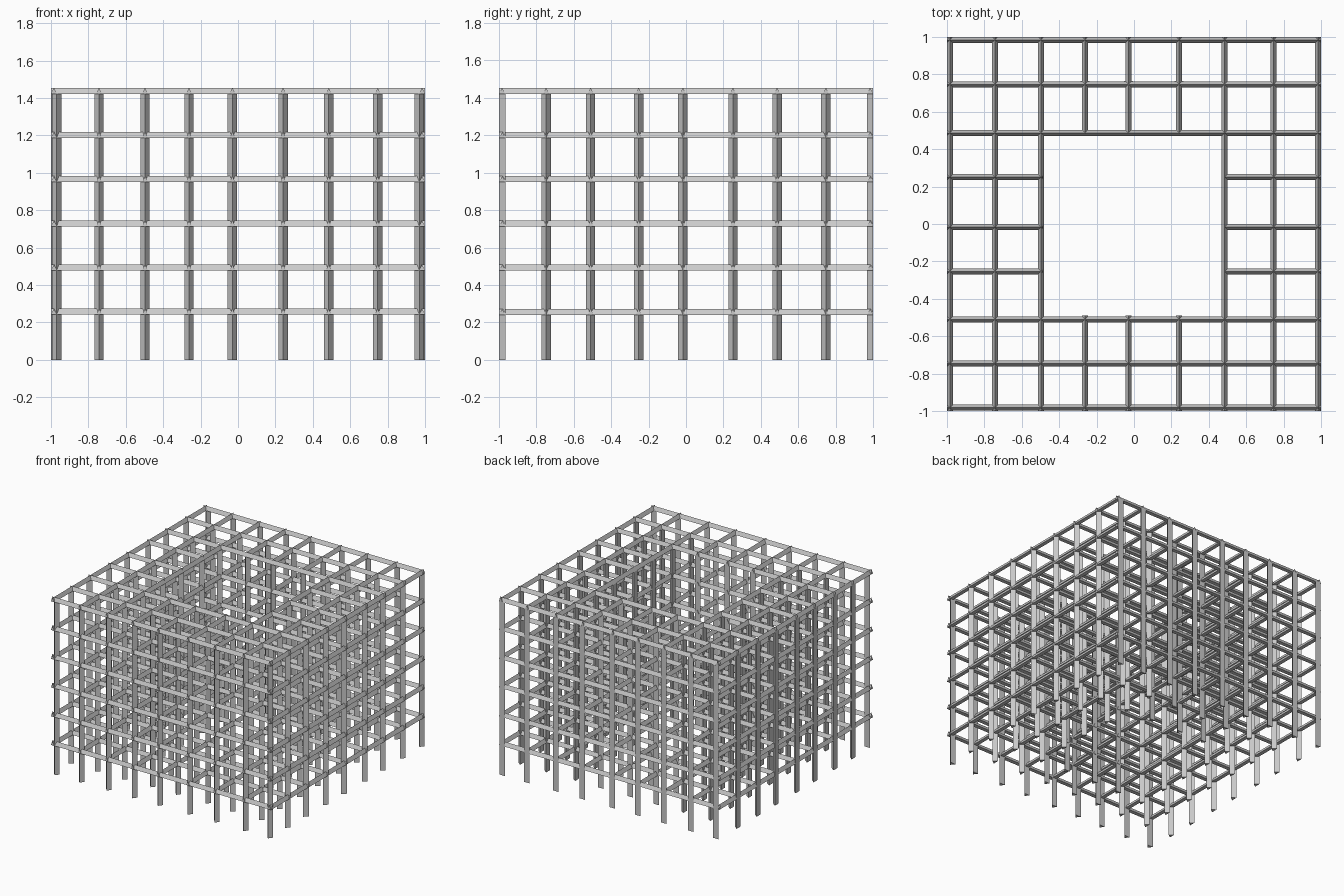
import bpy, bmesh
from mathutils import Vector

if "Cube" in bpy.data.objects:
    bpy.data.objects.remove(bpy.data.objects["Cube"])

# grid of the structural frame
XS = [-0.984, -0.743, -0.497, -0.262, -0.03, 0.241, 0.485, 0.747, 0.984]
YS = [-0.982, -0.747, -0.51, -0.253, -0.017, 0.251, 0.487, 0.747, 0.984]
LEVELS = [0.241 + 0.2362 * i for i in range(6)]
W, H = 0.032, 0.032          # beam width and height
CW, CD = 0.05, 0.033         # column width and depth


def prism(bm, profile, sweep):
    """Extrude a triangular profile along a sweep vector."""
    face = bm.faces.new([bm.verts.new(p) for p in profile])
    ext = bmesh.ops.extrude_face_region(bm, geom=[face], use_keep_orig=True)
    verts = [g for g in ext["geom"] if isinstance(g, bmesh.types.BMVert)]
    bmesh.ops.translate(bm, verts=verts, vec=Vector(sweep))


def finish(bm, name):
    bmesh.ops.recalc_face_normals(bm, faces=bm.faces[:])
    me = bpy.data.meshes.new(name)
    bm.to_mesh(me)
    bm.free()
    ob = bpy.data.objects.new(name, me)
    bpy.context.collection.objects.link(ob)
    return ob


def spans(c):
    """Lines crossing the courtyard stop at its edge on both sides."""
    return [(-1, -0.49), (0.485, 1)] if abs(c) < 0.4 else [(-1, 1)]


# ridge-topped beams on each storey, in both directions
for n, z in enumerate(LEVELS, 1):
    bm = bmesh.new()
    for y in YS:
        for a, b in spans(y):
            prism(bm, [(a, y - W / 2, z), (a, y + W / 2, z), (a, y, z + H)], (b - a, 0, 0))
    finish(bm, f"cross_beams_level_{n}")
    bm = bmesh.new()
    for x in XS:
        for a, b in spans(x):
            prism(bm, [(x - W / 2, a, z), (x + W / 2, a, z), (x, a, z + H)], (0, b - a, 0))
    finish(bm, f"long_beams_level_{n}")

# triangular columns at every crossing outside the courtyard
top = LEVELS[-1]
bm = bmesh.new()
for x in XS:
    for y in YS:
        if abs(x) < 0.4 and abs(y) < 0.4:
            continue
        if abs(y) > 0.9 or abs(x) < 0.4:
            # broad side along x, edge facing the front
            cx = max(-0.97, min(0.97, x))
            prof = [(cx - CW / 2, y + CD / 2, 0), (cx + CW / 2, y + CD / 2, 0), (cx, y - CD / 2, 0)]
        else:
            # broad side along y, edge facing right
            prof = [(x - CD / 2, y - CW / 2, 0), (x - CD / 2, y + CW / 2, 0), (x + CD / 2, y, 0)]
        prism(bm, prof, (0, 0, top))
finish(bm, "columns")
